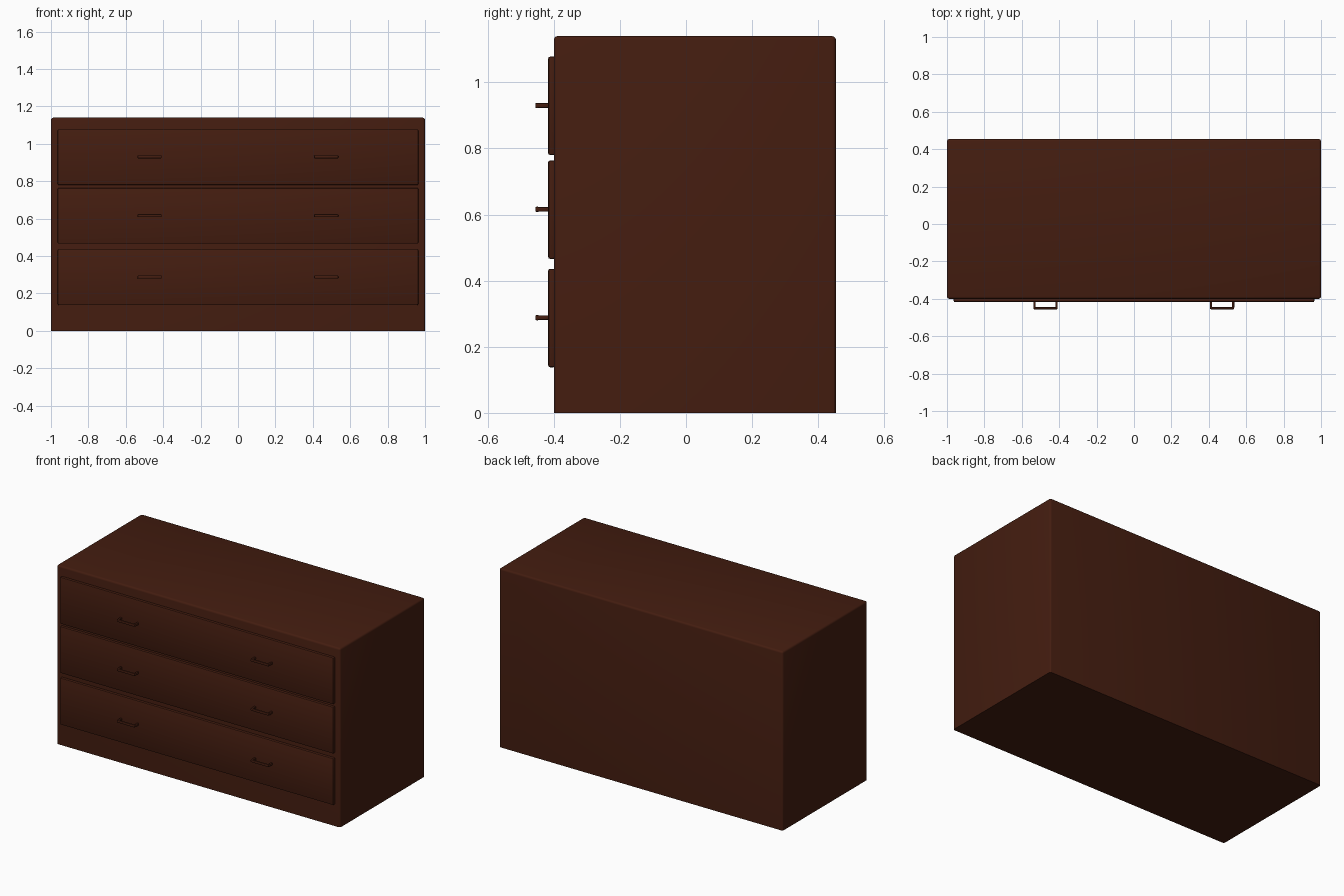
import bpy, bmesh
from mathutils import Vector

if "Cube" in bpy.data.objects:
    bpy.data.objects.remove(bpy.data.objects["Cube"])

wood = bpy.data.materials.new("dark_wood")
wood.diffuse_color = (0.057, 0.012, 0.005, 1)
wood.use_nodes = True
wood.node_tree.nodes["Principled BSDF"].inputs["Base Color"].default_value = wood.diffuse_color


def finish(bm, name):
    mesh = bpy.data.meshes.new(name)
    bm.to_mesh(mesh)
    bm.free()
    mesh.materials.append(wood)
    obj = bpy.data.objects.new(name, mesh)
    bpy.context.collection.objects.link(obj)
    bpy.ops.object.select_all(action='DESELECT')
    bpy.context.view_layer.objects.active = obj
    obj.select_set(True)
    bpy.ops.object.shade_smooth_by_angle()
    return obj


def add_box(bm, lo, hi, bevel, segments=2, sharp_base=False):
    lo, hi = Vector(lo), Vector(hi)
    verts = bmesh.ops.create_cube(bm, size=1)["verts"]
    for v in verts:
        v.co = (lo + hi) / 2 + v.co * (hi - lo)
    edges = {e for v in verts for e in v.link_edges}
    if sharp_base:
        edges = {e for e in edges if max(v.co.z for v in e.verts) > lo.z + 1e-4}
    bmesh.ops.bevel(bm, geom=list(edges), offset=bevel, segments=segments,
                    profile=0.5, affect='EDGES')


# Cabinet body: rounded top and upright edges, flat base
bm = bmesh.new()
add_box(bm, (-1, -0.40, 0), (1, 0.454, 1.14), 0.012, 3, sharp_base=True)
finish(bm, "cabinet_body")

# Drawer fronts, each with two pull handles
drawers = [("bottom", 0.138, 0.436, 0.288),
           ("middle", 0.466, 0.764, 0.616),
           ("top", 0.780, 1.078, 0.930)]
for label, z0, z1, zh in drawers:
    bm = bmesh.new()
    add_box(bm, (-0.964, -0.417, z0), (0.964, -0.395, z1), 0.006)
    finish(bm, f"{label}_drawer_front")

    for side, x in (("left", -0.473), ("right", 0.471)):
        bm = bmesh.new()
        # Grip bar
        add_box(bm, (x - 0.064, -0.456, zh - 0.008),
                (x + 0.064, -0.444, zh + 0.008), 0.004)
        # Posts joining the bar to the drawer
        for s in (-1, 1):
            cx = x + s * 0.059
            add_box(bm, (cx - 0.006, -0.450, zh - 0.007),
                    (cx + 0.006, -0.410, zh + 0.007), 0.003)
        finish(bm, f"{label}_drawer_{side}_handle")
